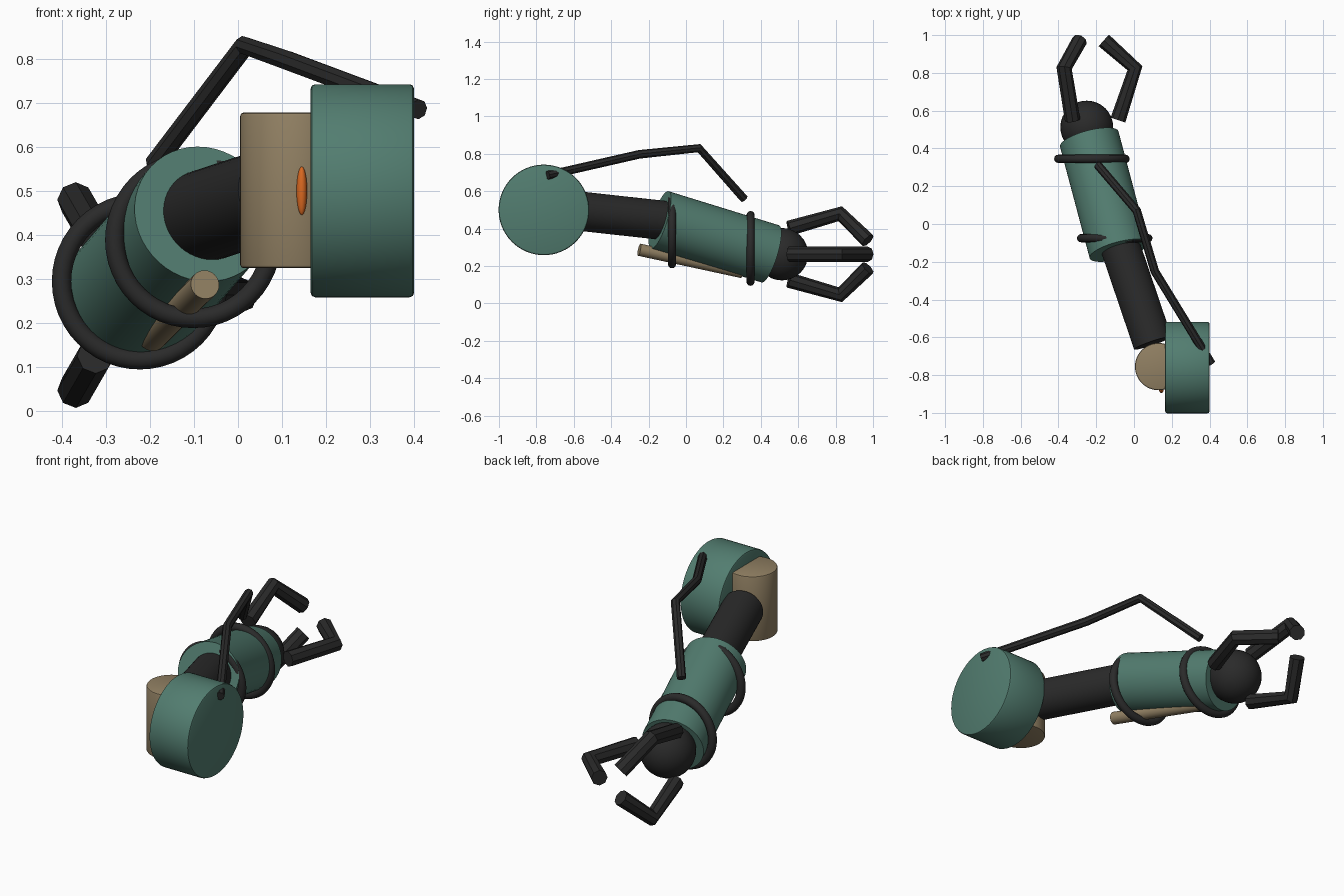
import bpy, math
from mathutils import Vector

if "Cube" in bpy.data.objects:
    bpy.data.objects.remove(bpy.data.objects["Cube"])


def material(name, rgb):
    m = bpy.data.materials.new(name)
    m.diffuse_color = (*rgb, 1)
    m.use_nodes = True
    m.node_tree.nodes["Principled BSDF"].inputs["Base Color"].default_value = m.diffuse_color
    return m


GREEN = material("muted_green", (0.085, 0.205, 0.162))
TAN = material("tan", (0.285, 0.217, 0.125))
BLACK = material("charcoal", (0.023, 0.023, 0.023))
ORANGE = material("orange", (0.70, 0.14, 0.015))


def finish(name, mat, angle=40):
    ob = bpy.context.object
    ob.name = name
    ob.data.materials.clear()
    ob.data.materials.append(mat)
    bpy.ops.object.shade_smooth_by_angle(angle=math.radians(angle))
    return ob


def rod(name, a, b, r, mat, sides=48, bevel=0):
    """Cylinder running from point a to point b."""
    a, b = Vector(a), Vector(b)
    d = b - a
    bpy.ops.mesh.primitive_cylinder_add(
        vertices=sides, radius=r, depth=d.length, location=(a + b) / 2,
        rotation=d.to_track_quat('Z', 'Y').to_euler())
    if bevel:
        mod = bpy.context.object.modifiers.new("bevel", 'BEVEL')
        mod.width, mod.segments = bevel, 2
        bpy.ops.object.modifier_apply(modifier=mod.name)
    return finish(name, mat)


def tube(name, points, r, mat):
    """Eight-sided tube bent along straight segments."""
    cu = bpy.data.curves.new(name, 'CURVE')
    cu.dimensions = '3D'
    cu.bevel_depth, cu.bevel_resolution = r, 2
    cu.use_fill_caps = True
    sp = cu.splines.new('POLY')
    sp.points.add(len(points) - 1)
    for p, co in zip(sp.points, points):
        p.co = (*co, 1)
    ob = bpy.data.objects.new(name, cu)
    bpy.context.collection.objects.link(ob)
    bpy.ops.object.select_all(action='DESELECT')
    ob.select_set(True)
    bpy.context.view_layer.objects.active = ob
    bpy.ops.object.convert(target='MESH')
    return finish(name, mat, 30)


def ring(name, loc):
    """Band standing across the y axis."""
    bpy.ops.mesh.primitive_torus_add(
        location=loc, rotation=(math.pi / 2, 0, 0), major_radius=0.178,
        minor_radius=0.022, major_segments=48, minor_segments=12)
    return finish(name, BLACK, 80)


# Shoulder drum and vertical pivot
rod("shoulder_drum", (0.165, -0.76, 0.5), (0.40, -0.76, 0.5), 0.242, GREEN, 64, 0.01)
rod("shoulder_pivot", (0.13, -0.755, 0.324), (0.13, -0.755, 0.678), 0.125, TAN, 48, 0.008)

# Orange marker half sunk in the pivot
bpy.ops.mesh.primitive_uv_sphere_add(segments=24, ring_count=16, radius=1,
                                     location=(0.145, -0.88, 0.5))
bpy.context.object.scale = (0.012, 0.014, 0.055)
finish("pivot_marker", ORANGE, 180)

# Upper arm and forearm sleeve
rod("upper_arm", (0.10, -0.63, 0.50), (-0.10, -0.04, 0.435), 0.105, BLACK)
rod("forearm", (-0.08, -0.14, 0.447), (-0.237, 0.45, 0.265), 0.16, GREEN)

# Bands round the forearm
ring("rear_band", (-0.102, -0.075, 0.388))
ring("front_band", (-0.223, 0.345, 0.294))

# Thin strut under the forearm
rod("strut", (-0.075, -0.25, 0.287), (-0.195, 0.30, 0.168), 0.033, TAN, 24)

# Loose cable from the drum to the forearm
tube("cable", [(-0.19, 0.31, 0.56), (0.015, 0.07, 0.83),
               (0.11, -0.25, 0.797), (0.41, -0.74, 0.685)], 0.023, BLACK)

# Wrist ball
bpy.ops.mesh.primitive_uv_sphere_add(segments=32, ring_count=16, radius=0.14,
                                     location=(-0.25, 0.513, 0.263))
finish("wrist_ball", BLACK, 180)

# Three bent fingers spaced evenly round the wrist
for i in range(3):
    t = i * 2 * math.pi / 3
    pts = [(-0.245 + r * math.cos(t), y, 0.263 + r * math.sin(t))
           for r, y in ((0.16, 0.55), (0.25, 0.825), (0.085, 0.972))]
    tube(f"finger_{i + 1}", pts, 0.041, BLACK)
